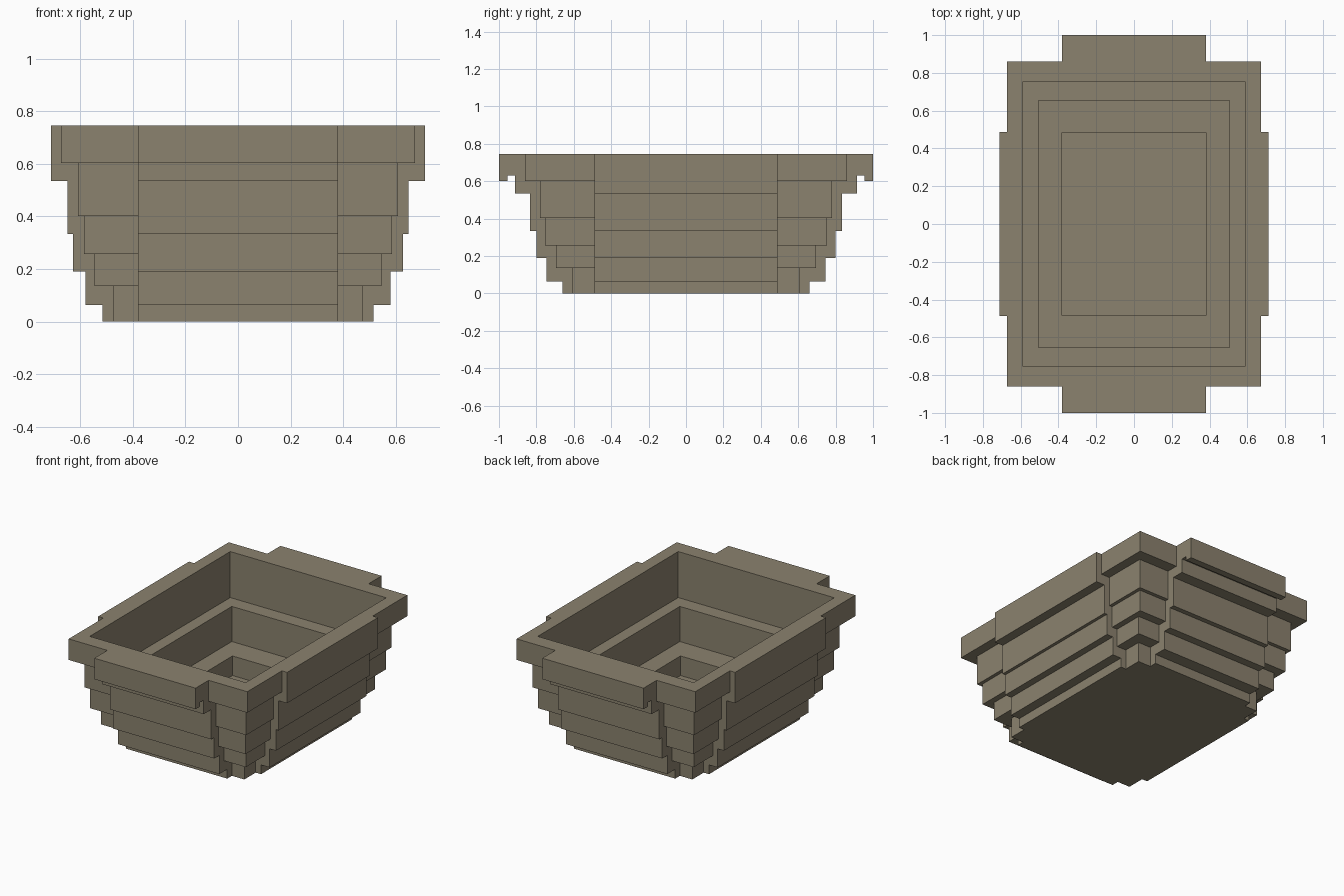
import bpy
import bmesh

cube = bpy.data.objects.get("Cube")
if cube:
    bpy.data.objects.remove(cube, do_unlink=True)

TOP = 0.745

stone = bpy.data.materials.new("weathered_stone")
stone.use_nodes = True
colour = (0.258, 0.223, 0.156, 1)
stone.diffuse_color = colour
stone.node_tree.nodes["Principled BSDF"].inputs["Base Color"].default_value = colour


def make_object(name, bm):
    bmesh.ops.recalc_face_normals(bm, faces=bm.faces)
    mesh = bpy.data.meshes.new(name)
    bm.to_mesh(mesh)
    bm.free()
    mesh.materials.append(stone)
    obj = bpy.data.objects.new(name, mesh)
    bpy.context.collection.objects.link(obj)
    return obj


def stairs(steps, top):
    """Turn (sizes..., base height) steps into a stepped outline."""
    heights = [s[-1] for s in steps[1:]] + [top]
    points = []
    for step, end in zip(steps, heights):
        points += [step, (*step[:-1], end)]
    return points


def stepped_block(name, steps, top):
    """Stack of rectangular tiers as one closed solid."""
    bm = bmesh.new()
    rings = [[bm.verts.new((sx * x, sy * y, z))
              for sx, sy in ((-1, -1), (1, -1), (1, 1), (-1, 1))]
             for x, y, z in stairs(steps, top)]
    for low, high in zip(rings, rings[1:]):
        for i in range(4):
            j = (i + 1) % 4
            bm.faces.new((low[i], low[j], high[j], high[i]))
    bm.faces.new(rings[0])
    bm.faces.new(rings[-1])
    return make_object(name, bm)


def stepped_prism(name, steps, half_width, along_x):
    """Mirrored stepped profile, extruded across the basin."""
    right = stairs(steps, TOP)
    outline = right + [(-r, z) for r, z in reversed(right)]
    bm = bmesh.new()
    verts = [bm.verts.new((r, -half_width, z) if along_x else (-half_width, r, z))
             for r, z in outline]
    face = bm.faces.new(verts)
    result = bmesh.ops.extrude_face_region(bm, geom=[face])
    moved = [v for v in result["geom"] if isinstance(v, bmesh.types.BMVert)]
    shift = (0, 2 * half_width, 0) if along_x else (2 * half_width, 0, 0)
    bmesh.ops.translate(bm, verts=moved, vec=shift)
    return make_object(name, bm)


def combine(target, tool, operation):
    mod = target.modifiers.new(operation.lower(), "BOOLEAN")
    mod.operation = operation
    mod.solver = "EXACT"
    mod.object = tool
    bpy.context.view_layer.objects.active = target
    bpy.ops.object.modifier_apply(modifier=mod.name)
    bpy.data.objects.remove(tool, do_unlink=True)


# Tiered body, seen at the four corners
basin = stepped_block("stepped_basin", [
    (0.475, 0.61, 0), (0.545, 0.695, 0.135), (0.585, 0.755, 0.257),
    (0.608, 0.78, 0.402), (0.672, 0.86, 0.602)], TOP)

# Projecting bays on the long sides
side_bays = stepped_prism("side_bays", [
    (0.515, 0), (0.58, 0.063), (0.627, 0.19), (0.648, 0.333), (0.711, 0.535)],
    0.488, True)

# Projecting bays on the ends, with a hooked lip under the rim
end_bays = stepped_prism("end_bays", [
    (0.66, 0), (0.745, 0.063), (0.80, 0.19), (0.833, 0.333),
    (0.913, 0.535), (0.955, 0.63), (1.0, 0.602)], 0.381, False)

# Stepped hollow
hollow = stepped_block("hollow", [
    (0.381, 0.485, 0.06), (0.505, 0.655, 0.193), (0.587, 0.755, 0.432)], TOP + 0.1)

combine(basin, side_bays, "UNION")
combine(basin, end_bays, "UNION")
combine(basin, hollow, "DIFFERENCE")
